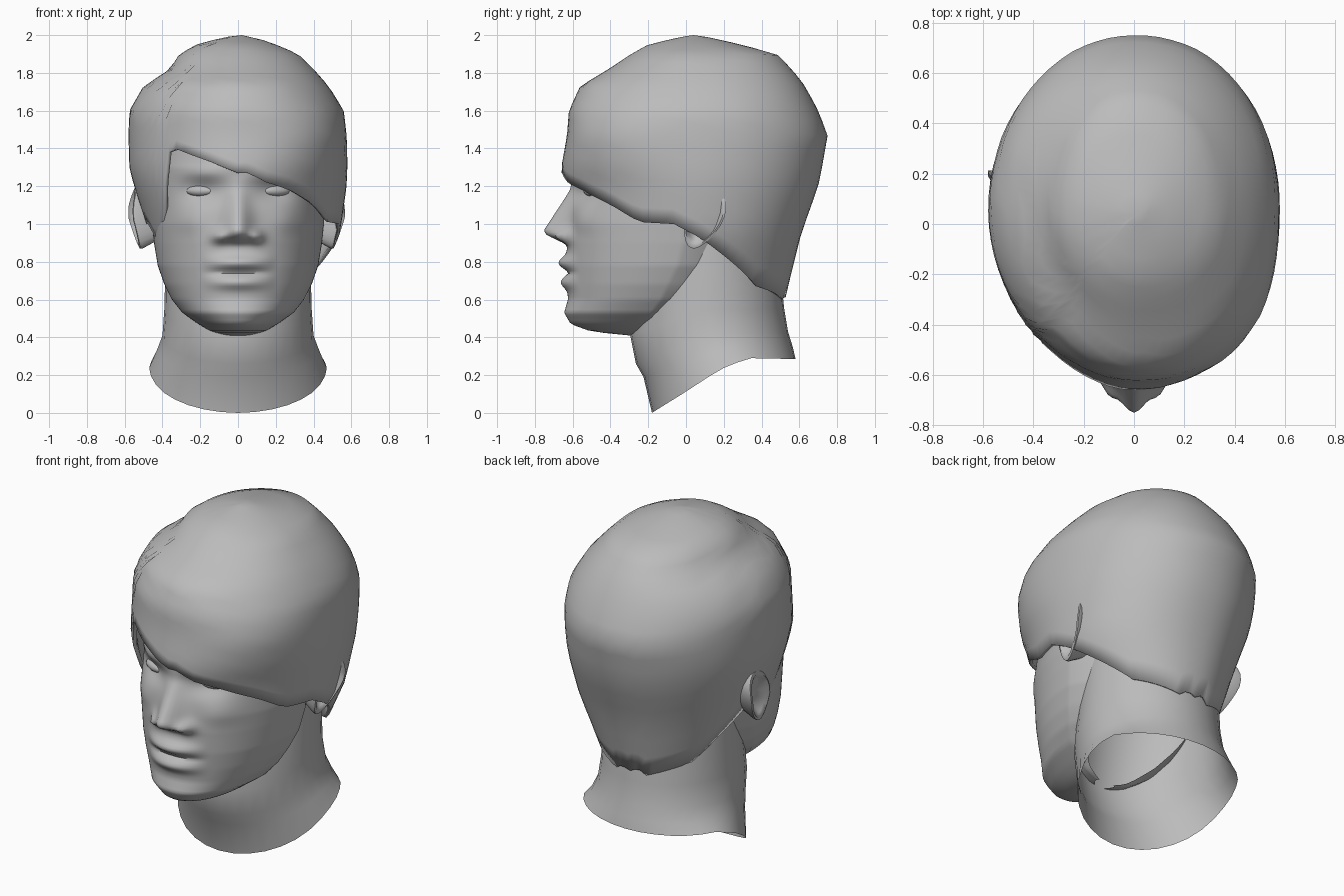
import bpy, math
from math import sin, cos, radians, pi, exp

if "Cube" in bpy.data.objects:
    bpy.data.objects.remove(bpy.data.objects["Cube"])

grey = bpy.data.materials.new("plain_grey")
grey.diffuse_color = (0.5, 0.5, 0.5, 1)
grey.use_nodes = True
grey.node_tree.nodes["Principled BSDF"].inputs["Base Color"].default_value = grey.diffuse_color


def interp(table, v):
    """Linear lookup: rows are (key, a, b, ...) with rising keys."""
    if v <= table[0][0]:
        return table[0][1:]
    for p, q in zip(table, table[1:]):
        if v <= q[0]:
            k = (v - p[0]) / (q[0] - p[0])
            return tuple(a + (b - a) * k for a, b in zip(p[1:], q[1:]))
    return table[-1][1:]


def loft(name, rings, closed=True, tip=None, angle=60):
    """Skin a list of equal-length point rings, optionally ending in a tip point."""
    n = len(rings[0])
    verts = [p for r in rings for p in r]
    faces = []
    last = n if closed else n - 1
    for i in range(len(rings) - 1):
        for j in range(last):
            k = (j + 1) % n
            faces.append((i * n + j, i * n + k, (i + 1) * n + k, (i + 1) * n + j))
    if tip:
        verts.append(tip)
        b = (len(rings) - 1) * n
        faces += [(b + j, b + (j + 1) % n, len(verts) - 1) for j in range(last)]
    me = bpy.data.meshes.new(name)
    me.from_pydata(verts, [], faces)
    ob = bpy.data.objects.new(name, me)
    bpy.context.collection.objects.link(ob)
    finish(ob, angle)
    return ob


def finish(ob, angle=60):
    ob.data.materials.append(grey)
    bpy.ops.object.select_all(action='DESELECT')
    ob.select_set(True)
    bpy.context.view_layer.objects.active = ob
    bpy.ops.object.shade_smooth_by_angle(angle=radians(angle))


# Face: z, front y, half width, y of the widest point
FACE = [(.41, -.30, .06, -.24), (.43, -.50, .14, -.22), (.47, -.61, .21, -.20),
        (.53, -.645, .295, -.17), (.60, -.625, .35, -.12), (.68, -.625, .39, -.08),
        (.78, -.63, .425, -.03), (.90, -.63, .445, 0), (1.0, -.62, .455, 0),
        (1.2, -.60, .45, 0), (1.3, -.61, .44, 0), (1.45, -.57, .40, 0)]
NOSE = [(.885, 0, .10), (.905, .03, .10), (.94, .11, .085), (.965, .13, .075),
        (1.1, .055, .06), (1.18, .015, .05), (1.26, 0, .05)]


def bump(x, z, cx, cz, sx, sz):
    return exp(-((x - cx) / sx) ** 2 - ((z - cz) / sz) ** 2)


def relief(x, z):
    """How far the features stand out of the plain face."""
    ax = abs(x)
    h, s = interp(NOSE, z)
    out = h * exp(-(x / s) ** 2)
    out += .045 * bump(ax, z, .10, .935, .035, .035)              # nostril wings
    mouth = max(0, 1 - (x / .2) ** 2) ** 1.3
    out += mouth * (.045 * bump(0, z, 0, .795, 1, .036) + .038 * bump(0, z, 0, .69, 1, .036))
    out -= mouth * .015 * bump(0, z, 0, .742, 1, .014)            # mouth line
    out -= .045 * bump(ax, z, .19, 1.17, .11, .06)                # eye sockets
    out += .015 * bump(ax, z, .20, 1.27, .13, .035)               # brows
    out += .02 * bump(ax, z, .27, 1.02, .09, .07)                 # cheekbones
    return out


rings = []
for i in range(77):
    z = .41 + (1.45 - .41) * i / 76
    yf, w, yw = interp(FACE, z)
    back = .15 * min(1, max(.05, (z - .45) / .2))                 # cheeks run back into the neck
    ring = [(-.8 * w, yw + back, z)]
    for j in range(73):
        t = radians(-90 + 180 * j / 72)
        x = w * math.copysign(abs(sin(t)) ** .95, t)
        ring.append((x, yw - (yw - yf) * abs(cos(t)) ** .95 - relief(x, z) * cos(t), z))
    rings.append(ring + [(.8 * w, yw + back, z)])
loft("face", rings, closed=False)

# Eyes
for side, name in ((-1, "eye_left"), (1, "eye_right")):
    bpy.ops.mesh.primitive_uv_sphere_add(segments=16, ring_count=8, radius=1,
                                         location=(side * .2, -.497, 1.175),
                                         rotation=(0, 0, side * radians(24)))
    eye = bpy.context.object
    eye.name = name
    eye.scale = (.08, .035, .03)
    finish(eye)

# Neck: half width, front y, back y, and z looked up along y; open at the bottom
NECK = [(.47, -.18, .58, [(-.18, 0), (-.165, .01), (-.02, .10), (.18, .23), (.33, .29), (.58, .285)]),
        (.43, -.225, .565, [(-.225, .19), (.16, .33), (.565, .35)]),
        (.40, -.265, .54, [(-.265, .26), (.14, .41), (.54, .43)]),
        (.39, -.295, .52, [(-.295, .41), (.1, .55), (.52, .55)]),
        (.385, -.25, .50, [(0, .75)]),
        (.37, -.20, .45, [(0, 1.0)])]
rings = []
for w, yf, yb, zs in NECK:
    ring = []
    for j in range(32):
        a = 2 * pi * j / 32
        y = (yf + yb) / 2 - (yb - yf) / 2 * cos(a)
        ring.append((w * sin(a), y, interp(zs, y)[0]))
    rings.append(ring)
loft("neck", rings)

# Hair: z, left reach, right reach, front y, back y, squareness of the right front
HAIR = [(.58, .35, .37, -.40, .52, 1.9), (.75, .41, .45, -.50, .56, 1.9),
        (.95, .47, .54, -.60, .61, 1.85), (1.2, .55, .575, -.655, .70, 1.85),
        (1.3, .575, .58, -.66, .72, 2.1), (1.47, .58, .575, -.63, .75, 2.5),
        (1.6, .575, .56, -.62, .70, 2.25), (1.73, .50, .48, -.56, .63, 2.1),
        (1.82, .36, .40, -.41, .56, 2.1), (1.9, .31, .32, -.29, .48, 2),
        (1.95, .22, .20, -.20, .29, 2), (1.985, .09, .10, -.05, .14, 2), (2.0, 0, 0, .03, .05, 2)]
# Hem height by azimuth, 0 = front, positive toward +x
HEM = [(-180, .61), (-172, .64), (-165, .60), (-130, .68), (-105, .88), (-90, 1.0), (-78, 1.0),
       (-68, .86), (-60, .92), (-48, 1.12), (-40, 1.38), (-36, 1.40), (-15, 1.33), (0, 1.27),
       (3, 1.25), (6, 1.28), (12, 1.23), (29, 1.18), (48, 1.10), (63, 1.01), (80, 1.0),
       (95, .91), (130, .67), (165, .60), (172, .63), (180, .61)]
CY, COLS, ROWS = .05, 72, 20
rings = []
for i in range(ROWS, 0, -1):
    ring = []
    for j in range(COLS):
        deg = -180 + 360 * j / COLS
        hem = interp(HEM, deg)[0]
        z = 2 - (2 - hem) * (i / ROWS) ** 1.6
        left, right, yf, yb, square = interp(HAIR, z)
        a = radians(deg)
        s, c = sin(a), cos(a)
        rx = right if s > 0 else left
        ry = CY - yf if c > 0 else yb - CY
        n = (square if c > 0 else 2.15) if s > 0 else (1.9 if c > 0 else 2.0)
        # superellipse radius along this azimuth, in stretched coordinates
        k = (abs(s) ** n + abs(c) ** n) ** (-1 / n)
        ring.append((rx * s * k, CY - ry * c * k, z))
    rings.append(ring)
hair = loft("hair", rings, tip=(.02, .04, 2.0))
mod = hair.modifiers.new("thickness", 'SOLIDIFY')
mod.thickness = .02
mod.offset = -1

# Ears: rings of (scale, outward x) from root, over the rim, into the bowl
EAR = [(.62, .42), (.85, .50), (1.0, .55), (1.0, .565), (.90, .568), (.76, .55), (.5, .51)]
for side, name, tuck in ((-1, "ear_left", 0), (1, "ear_right", .015)):   # right one sits under the hair
    rings = []
    for k, ex in EAR:
        ring = []
        for j in range(24):
            a = 2 * pi * j / 24
            u = .10 * k * cos(a) * (1 + .25 * sin(a))       # narrower toward the lobe
            v = .17 * k * sin(a)
            tilt = radians(-22)
            y = u * cos(tilt) - v * sin(tilt)
            zz = u * sin(tilt) + v * cos(tilt)
            x = ex + .12 * y + .25 * min(zz, 0) - .25 * max(zz - .06, 0) - tuck
            ring.append((side * min(x, .58), .09 + y, 1.03 + zz))
        rings.append(ring if side > 0 else ring[::-1])
    loft(name, rings, tip=(side * .50, .09, 1.03))
